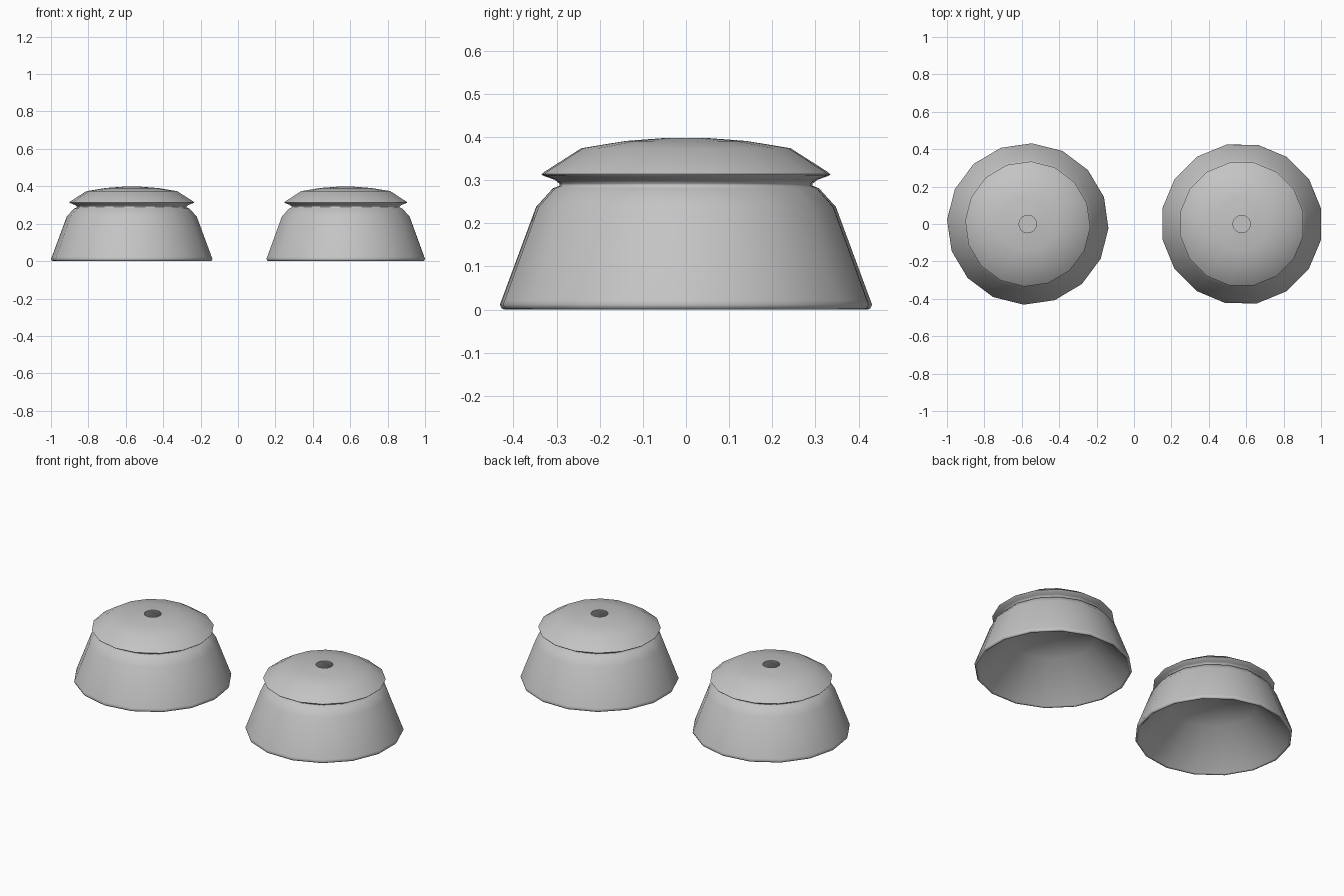
import bpy, bmesh
from math import cos, sin, tau, radians

cube = bpy.data.objects.get("Cube")
if cube:
    bpy.data.objects.remove(cube, do_unlink=True)

SIDES = 16

# One plain grey metal
metal = bpy.data.materials.new("grey metal")
metal.use_nodes = True
grey = (0.55, 0.55, 0.55, 1)
metal.diffuse_color = grey
metal.node_tree.nodes["Principled BSDF"].inputs["Base Color"].default_value = grey

# Cross-section (radius, height) from the hollow cap, over the outside, to the inner ceiling
hollow = [(0, 0.285), (0.15, 0.287), (0.047, 0.393)]
cap = [(0.047, 0.398), (0.14, 0.391), (0.243, 0.374), (0.329, 0.319), (0.335, 0.314), (0.333, 0.311)]
neck = [(0.305, 0.301), (0.294, 0.292), (0.294, 0.287), (0.309, 0.281)]
wall = [(0.348, 0.238), (0.428, 0.022), (0.432, 0.012), (0.428, 0.003), (0.421, 0)]
inside = [(0.414, 0.006), (0.235, 0.2), (0, 0.235)]
profile = hollow + cap + neck + wall + inside


def make_bell(name, x, turn):
    bm = bmesh.new()
    rings = []
    for r, z in profile:
        if r == 0:
            rings.append([bm.verts.new((0, 0, z))] * SIDES)
        else:
            angles = [turn + tau * i / SIDES for i in range(SIDES)]
            rings.append([bm.verts.new((r * cos(a), r * sin(a), z)) for a in angles])
    # Skin neighbouring rings, with triangle fans at the poles
    for low, high in zip(rings, rings[1:]):
        for i in range(SIDES):
            j = (i + 1) % SIDES
            corners = list(dict.fromkeys([low[i], low[j], high[j], high[i]]))
            bm.faces.new(corners)
    bmesh.ops.recalc_face_normals(bm, faces=bm.faces)
    mesh = bpy.data.meshes.new(name)
    bm.to_mesh(mesh)
    bm.free()
    mesh.materials.append(metal)
    bell = bpy.data.objects.new(name, mesh)
    bell.location.x = x
    bpy.context.collection.objects.link(bell)
    bpy.ops.object.select_all(action="DESELECT")
    bell.select_set(True)
    bpy.context.view_layer.objects.active = bell
    bpy.ops.object.shade_smooth_by_angle(angle=radians(75))


make_bell("right_bell", -0.568, radians(-3))
make_bell("left_bell", 0.576, radians(11))
